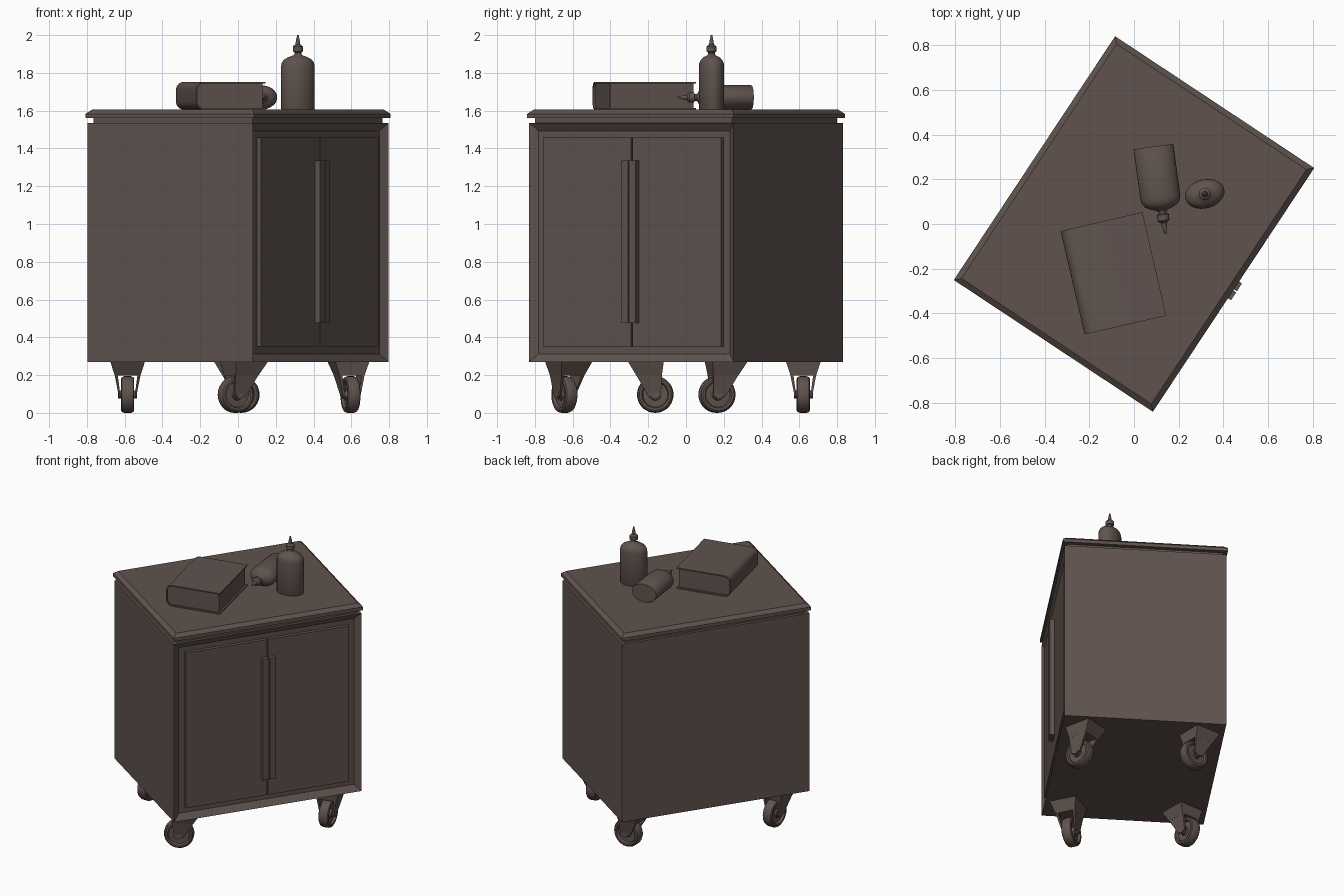
import bpy, bmesh, math
from mathutils import Matrix, Vector

if "Cube" in bpy.data.objects:
    bpy.data.objects.remove(bpy.data.objects["Cube"])

mat = bpy.data.materials.new("dark_brown_grey")
mat.diffuse_color = (0.115, 0.086, 0.076, 1)
mat.use_nodes = True
mat.node_tree.nodes["Principled BSDF"].inputs["Base Color"].default_value = mat.diffuse_color

CAB = Matrix.Rotation(math.radians(56.5), 4, 'Z')   # cabinet heading


def finish(name, bm, matrix, smooth=None):
    bmesh.ops.recalc_face_normals(bm, faces=bm.faces)
    me = bpy.data.meshes.new(name)
    bm.to_mesh(me)
    bm.free()
    me.transform(matrix)
    me.materials.append(mat)
    ob = bpy.data.objects.new(name, me)
    bpy.context.collection.objects.link(ob)
    if smooth:
        bpy.ops.object.select_all(action='DESELECT')
        ob.select_set(True)
        bpy.context.view_layer.objects.active = ob
        bpy.ops.object.shade_smooth_by_angle(angle=math.radians(smooth))
    return ob


def loft(name, rings, matrix, smooth=None):
    """Skin through equal-sized rings of points and cap both ends."""
    bm = bmesh.new()
    vs = [[bm.verts.new(p) for p in r] for r in rings]
    n = len(rings[0])
    for a, b in zip(vs, vs[1:]):
        for i in range(n):
            j = (i + 1) % n
            bm.faces.new((a[i], a[j], b[j], b[i]))
    bm.faces.new(vs[0][::-1])
    bm.faces.new(vs[-1])
    return finish(name, bm, matrix, smooth)


def rect(x0, x1, y0, y1, z):
    return [(x0, y0, z), (x1, y0, z), (x1, y1, z), (x0, y1, z)]


def box(name, x0, x1, y0, y1, z0, z1, matrix):
    return loft(name, [rect(x0, x1, y0, y1, z0), rect(x0, x1, y0, y1, z1)], matrix)


def sq(a, b, z):
    return rect(-a, a, -b, b, z)


# cabinet body with a recessed door opening in its front
bm = bmesh.new()
bmesh.ops.create_cube(bm, size=1)
bmesh.ops.scale(bm, vec=(1.30, 1.05, 1.265), verts=bm.verts)
bmesh.ops.translate(bm, vec=(0, 0, 0.27 + 1.265 / 2), verts=bm.verts)
bmesh.ops.recalc_face_normals(bm, faces=bm.faces)
front = [f for f in bm.faces if f.normal.y < -0.9]
bmesh.ops.inset_individual(bm, faces=front, thickness=0.06, depth=-0.03)
finish("cabinet_body", bm, CAB)

# recessed neck and bevelled worktop
loft("worktop_neck", [sq(.625, .505, 1.53), sq(.625, .505, 1.565)], CAB)
loft("worktop", [sq(.655, .535, 1.56), sq(.655, .535, 1.583),
                 sq(.63, .51, 1.605)], CAB)

# pair of doors, each with half of the long central handle
for side, s in (("left", -1), ("right", 1)):
    xs = sorted((s * 0.004, s * 0.565))
    box(side + "_door", xs[0], xs[1], -.52, -.49, .352, 1.457, CAB)
    xs = sorted((s * 0.003, s * 0.045))
    box(side + "_handle", xs[0], xs[1], -.551, -.51, .475, 1.335, CAB)

# swivel casters: position on the base and heading of the axle
WHEEL = [(.030, .028), (.018, .031), (.018, .066), (.034, .072),
         (.035, .084), (.030, .092), (.018, .097)]
profile = [(-x, r) for x, r in WHEEL] + WHEEL[::-1]
CZ = 0.097
TRAIL = 0.05


def disc(x, r, n=28):
    return [(x, TRAIL + r * math.cos(t), CZ + r * math.sin(t))
            for t in (2 * math.pi * i / n for i in range(n))]


for name, lx, ly, ang in (("front_left", -.5, -.37, 117), ("front_right", .5, -.37, 193),
                          ("back_left", -.5, .37, 0), ("back_right", .5, .37, -90)):
    p = CAB @ Vector((lx, ly, 0))
    M = Matrix.Translation(p) @ Matrix.Rotation(math.radians(ang), 4, 'Z')
    loft(name + "_wheel", [disc(x, r) for x, r in profile], M, 35)
    loft(name + "_axle", [disc(-.05, .022), disc(.05, .022)], M, 35)
    # tapered bracket with two fork plates
    loft(name + "_bracket", [rect(-.068, .068, -.050, .085, .198),
                             rect(-.092, .092, -.095, .095, .272)], M)
    for tag, s in (("outer", 1), ("inner", -1)):
        a, b = sorted((s * .037, s * .046))
        c, d = sorted((s * .052, s * .068))
        loft(name + "_fork_" + tag, [rect(a, b, .015, .08, .085),
                                     rect(c, d, -.050, .085, .199)], M)

# bottles with oval bodies and thin nozzles
BOTTLE = [(.088, .063, 0), (.090, .065, .004), (.090, .065, .232), (.086, .062, .250),
          (.074, .054, .266), (.052, .040, .278), (.024, .022, .288), (.018, .018, .294),
          (.018, .018, .304), (.027, .027, .308), (.027, .027, .334), (.019, .019, .342),
          (.013, .013, .345), (.011, .011, .362), (.004, .004, .395)]


def bottle(name, matrix, n=32):
    rings = [[(a * math.cos(t), b * math.sin(t), z)
              for t in (2 * math.pi * i / n for i in range(n))] for a, b, z in BOTTLE]
    loft(name, rings, matrix, 35)


bottle("standing_bottle", Matrix.Translation((.317, .135, 1.605))
       @ Matrix.Rotation(math.radians(15), 4, 'Z'))
bottle("lying_bottle", Matrix.Translation((.087, .347, 1.67))
       @ Matrix.Rotation(math.radians(7.8), 4, 'Z')
       @ Matrix.Rotation(math.radians(90), 4, 'X'))

# book: wrapped cover with rounded spine, and a page block inside
BOOK = Matrix.Translation((-.092, -.221, 1.605)) @ Matrix.Rotation(math.radians(13), 4, 'Z')
W, L, H = .188, .238, .148


def spine_path(off, x_end):
    """C-shaped section, shrunk by off, from bottom fore edge to top fore edge."""
    r = .045 - off
    pts = [(x_end, off)]
    for cz, start in ((.045, 270), (H - .045, 180)):
        for k in range(7):
            t = math.radians(start - 15 * k)
            pts.append((-W + .045 + r * math.cos(t), cz + r * math.sin(t)))
    pts.append((x_end, H - off))
    return pts


def extrude_section(name, pts, half):
    loft(name, [[(x, y, z) for x, z in pts] for y in (-half, half)], BOOK, 35)


bm = bmesh.new()
outer, inner = spine_path(0, W), spine_path(.008, W)
grid = [[[bm.verts.new((x, y, z)) for x, z in path] for y in (-L, L)]
        for path in (outer, inner)]
(o0, o1), (i0, i1) = grid
for k in range(len(outer) - 1):
    for a, b in ((o0, o1), (i0, i1), (o0, i0), (o1, i1)):
        bm.faces.new((a[k], a[k + 1], b[k + 1], b[k]))
for k in (0, -1):
    bm.faces.new((o0[k], o1[k], i1[k], i0[k]))
finish("book_cover", bm, BOOK, 35)
extrude_section("book_pages", spine_path(.008, W - .012), L - .012)
